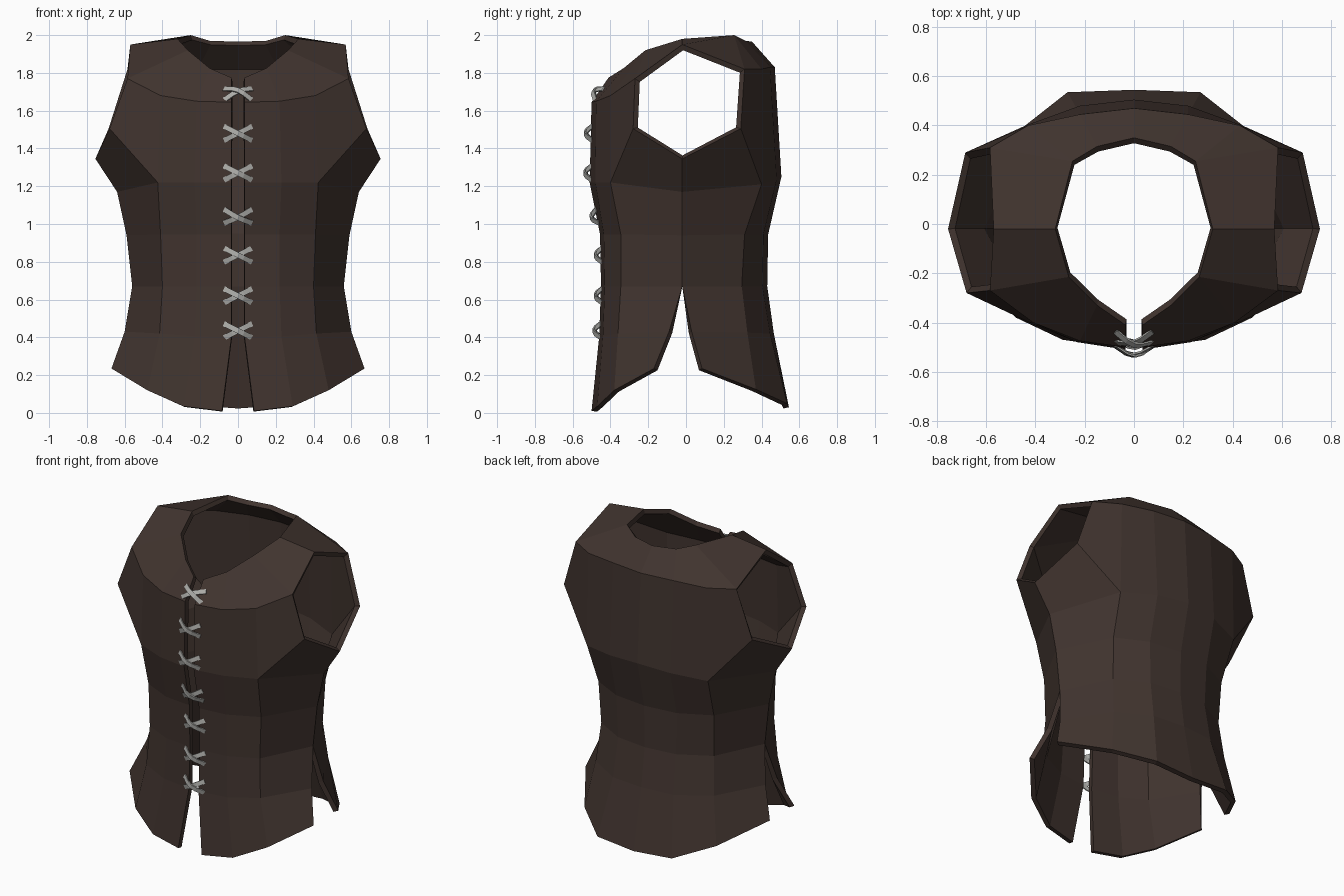
import bpy, bmesh
from math import radians
from mathutils import Matrix, Vector

if "Cube" in bpy.data.objects:
    bpy.data.objects.remove(bpy.data.objects["Cube"])


def material(name, color):
    m = bpy.data.materials.new(name)
    m.diffuse_color = (*color, 1)
    m.use_nodes = True
    m.node_tree.nodes["Principled BSDF"].inputs["Base Color"].default_value = m.diffuse_color
    return m


leather = material("brown_leather", (0.052, 0.034, 0.028))
cord = material("grey_cord", (0.42, 0.42, 0.40))


def finish(bm, name, mat):
    me = bpy.data.meshes.new(name)
    bm.to_mesh(me)
    bm.free()
    me.materials.append(mat)
    ob = bpy.data.objects.new(name, me)
    bpy.context.collection.objects.link(ob)
    return ob


# Points shared by front and back panels: neck side, shoulder tip, underarm
NECK_SIDE, SHOULDER, UNDERARM = (.32, -.02, 1.98), (.57, -.02, 1.95), (.755, -.02, 1.345)
# Side seam, ending at the top of the hip slit
SIDE = [(.64, -.02, 1.17), (.59, -.02, .94), (.56, -.02, .67)]


def panel(bm, neck, chest, arm_low, body, flip):
    """One quarter of the vest, from the centre line out to the side seam."""
    def face(*pts):
        vs = [bm.verts.new(p) for p in pts]
        bm.faces.new(vs if flip else vs[::-1])

    def strip(a, b):
        for i in range(len(a) - 1):
            face(a[i], a[i + 1], b[i + 1], b[i])

    strip(neck, chest[:3])                                 # yoke
    face(neck[2], chest[3], chest[2])
    face(neck[2], NECK_SIDE, SHOULDER, chest[3])
    strip(chest, body[0][:3] + [arm_low])                  # chest
    face(body[0][2], arm_low, UNDERARM, SIDE[0])
    for a, b in zip(body, body[1:]):                       # waist and skirt
        strip(a, b)


bm = bmesh.new()
panel(bm,
      [(.035, -.41, 1.775), (.15, -.33, 1.825), (.265, -.215, 1.92)],
      [(.035, -.50, 1.645), (.22, -.475, 1.65), (.41, -.40, 1.68), (.585, -.27, 1.77)],
      (.68, -.28, 1.505),
      [[(.035, -.51, 1.22), (.23, -.48, 1.22), (.425, -.40, 1.22), SIDE[0]],
       [(.035, -.455, .945), (.22, -.435, .945), (.41, -.345, .945), SIDE[1]],
       [(.035, -.45, .67), (.22, -.43, .67), (.40, -.345, .67), SIDE[2]],
       [(.035, -.46, .40), (.23, -.44, .405), (.415, -.36, .42), (.60, -.09, .43)],
       [(.085, -.50, .01), (.29, -.47, .035), (.48, -.38, .12), (.67, -.17, .235)]],
      False)
panel(bm,
      [(0, .35, 1.965), (.15, .315, 1.97), (.25, .255, 2.0)],
      [(0, .47, 1.83), (.22, .445, 1.83), (.43, .40, 1.82), (.585, .31, 1.82)],
      (.685, .29, 1.505),
      [[(0, .505, 1.25), (.22, .48, 1.235), (.44, .40, 1.21), SIDE[0]],
       [(0, .435, .945), (.22, .41, .945), (.42, .31, .945), SIDE[1]],
       [(0, .43, .67), (.21, .405, .67), (.41, .295, .67), SIDE[2]],
       [(0, .465, .42), (.22, .445, .42), (.43, .325, .425), (.60, .03, .43)],
       [(0, .545, .03), (.27, .535, .05), (.48, .37, .125), (.67, .085, .235)]],
      True)
bmesh.ops.remove_doubles(bm, verts=bm.verts, dist=.001)
vest = finish(bm, "vest_body", leather)
mir = vest.modifiers.new("mirror", "MIRROR")
mir.merge_threshold = .002
sol = vest.modifiers.new("thickness", "SOLIDIFY")
sol.thickness = .03
sol.offset = -1
sol.use_even_offset = True


# Crossed laces: two bent ribbons per knot
def lace(index, y, z, tilt):
    bm = bmesh.new()
    for k, s in enumerate((1, -1)):
        rise = .026 + .009 * k
        path = [(-.075, .004), (-.03, -rise * .75), (0, -rise), (.03, -rise * .75), (.075, .004)]
        rings = []
        for x, d in path:
            c = Vector((x, d, s * x * .5))
            n = Vector((-s * .45, 0, 1)).normalized() * .014
            t = Vector((0, .008, 0))
            rings.append([bm.verts.new(p) for p in (c - n, c + n, c + n + t, c - n + t)])
        for a, b in zip(rings, rings[1:]):
            for i in range(4):
                bm.faces.new((a[i], b[i], b[(i + 1) % 4], a[(i + 1) % 4]))
        bm.faces.new(rings[0])
        bm.faces.new(rings[-1][::-1])
    bmesh.ops.recalc_face_normals(bm, faces=bm.faces)
    bmesh.ops.transform(bm, verts=bm.verts, matrix=Matrix.Translation((0, y, z)) @
                        Matrix.Rotation(radians(tilt), 4, "X"))
    finish(bm, f"lace_{index}", cord)


for i, (y, z, tilt) in enumerate([(-.465, 1.69, -35), (-.505, 1.48, 0), (-.508, 1.27, 0),
                                  (-.475, 1.04, 11), (-.452, .835, 0), (-.452, .62, 0),
                                  (-.459, .435, 0)], 1):
    lace(i, y, z, tilt)
